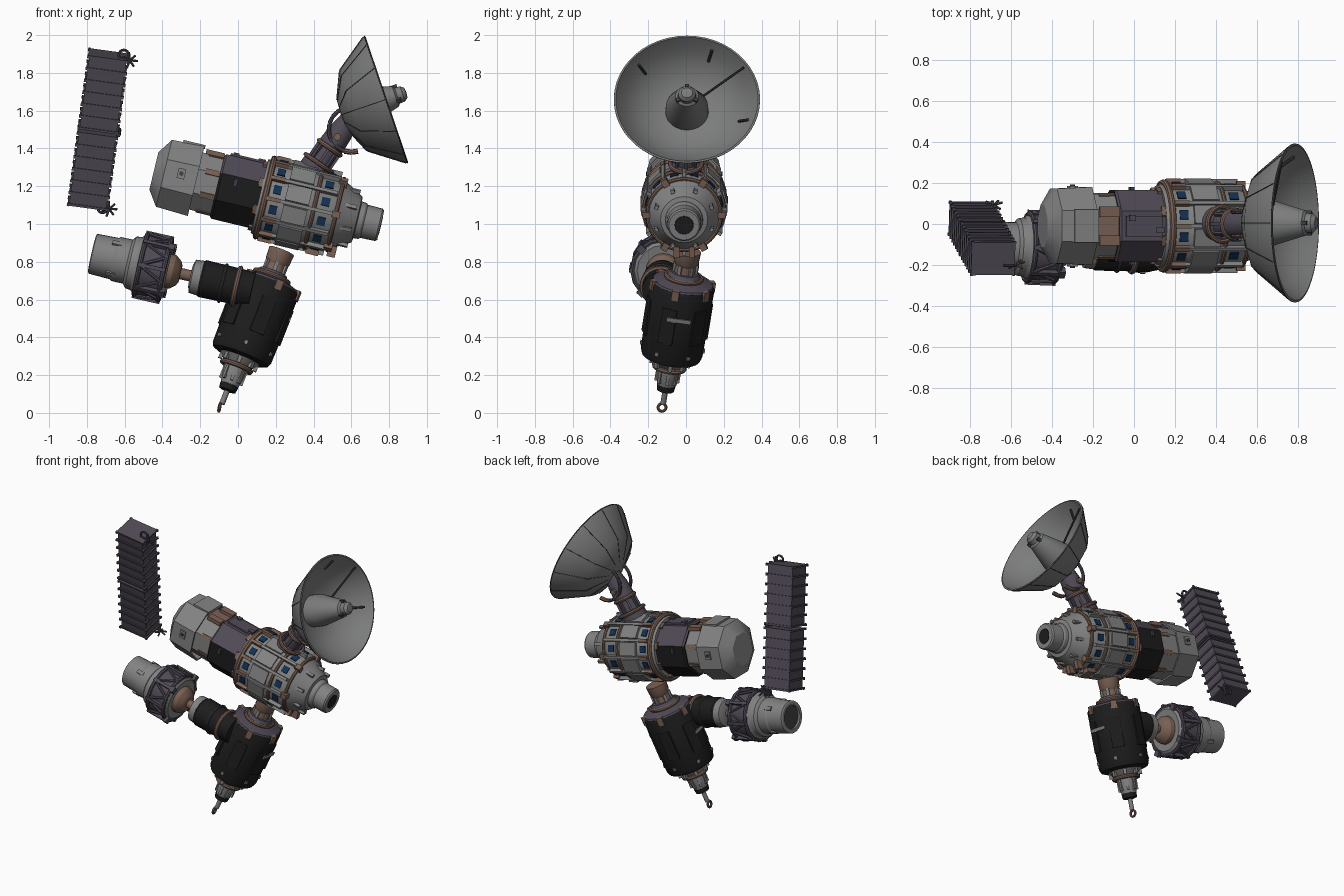
import bpy, bmesh, math
from mathutils import Matrix, Vector

if "Cube" in bpy.data.objects:
    bpy.data.objects.remove(bpy.data.objects["Cube"])

def material(name, c):
    m = bpy.data.materials.new(name)
    m.diffuse_color = (*c, 1)
    m.use_nodes = True
    m.node_tree.nodes["Principled BSDF"].inputs["Base Color"].default_value = m.diffuse_color
    return m

GREY = material("hull grey", (.22, .225, .22))
DISH = material("dish grey", (.2, .202, .202))
PURPLE = material("dull purple", (.08, .068, .092))
TAN = material("copper tan", (.19, .115, .085))
BLACK = material("black blanket", (.012, .012, .012))
BLUE = material("window blue", (.007, .03, .085))
DARK = material("dark metal", (.05, .05, .052))

def frame(o, z, x):
    """Local frame: z along the part axis, x towards the given direction."""
    z = Vector(z).normalized()
    y = z.cross(Vector(x)).normalized()
    x = y.cross(z)
    return Matrix.Translation(o) @ Matrix((x, y, z)).transposed().to_4x4()

def emit(name, bm, mats, F=None, rule=None, smooth=True):
    bmesh.ops.remove_doubles(bm, verts=bm.verts, dist=1e-5)
    bmesh.ops.recalc_face_normals(bm, faces=bm.faces)
    for f in bm.faces:
        f.smooth = smooth
        if rule:
            f.material_index = rule(f)
    for e in bm.edges:
        if len(e.link_faces) == 2 and e.calc_face_angle(0) > .55:
            e.smooth = False
    if F:
        bm.transform(F)
    me = bpy.data.meshes.new(name)
    bm.to_mesh(me)
    bm.free()
    for m in (mats if isinstance(mats, list) else [mats]):
        me.materials.append(m)
    ob = bpy.data.objects.new(name, me)
    bpy.context.collection.objects.link(ob)
    return ob

def lathe(name, F, prof, mat, n=32, phase=0, closed=False, rule=None):
    """Spin (axial, radius) points round the frame's z axis."""
    bm = bmesh.new()
    loops = [[bm.verts.new((r * math.cos(2 * math.pi * i / n + phase), r * math.sin(2 * math.pi * i / n + phase), s))
              for i in range(n)] for s, r in prof]
    pairs = list(zip(loops, loops[1:])) + ([(loops[-1], loops[0])] if closed else [])
    for a, b in pairs:
        for i in range(n):
            bm.faces.new((a[i], a[(i + 1) % n], b[(i + 1) % n], b[i]))
    if not closed:
        for lp, (s, r) in ((loops[0], prof[0]), (loops[-1], prof[-1])):
            if r > 0:
                bm.faces.new(lp)
    return emit(name, bm, mat, F, rule)

def ring(name, F, s, R, w, mat, n=32, h=None):
    h = h or w
    prof = [(s + h * math.cos(k * math.pi / 4), R + w * math.sin(k * math.pi / 4)) for k in range(8)]
    return lathe(name, F, prof, mat, n, closed=True)

def boxes(name, F, items, mat):
    bm = bmesh.new()
    for c, size in items:
        bmesh.ops.create_cube(bm, size=1, matrix=Matrix.Translation(c) @ Matrix.Diagonal((*size, 1)))
    return emit(name, bm, mat, F, smooth=False)

def radial(name, F, n, s, r, size, mat, phase=0):
    """n boxes round the axis; size is (radial, tangential, axial)."""
    bm = bmesh.new()
    for i in range(n):
        M = Matrix.Rotation(phase + 2 * math.pi * i / n, 4, 'Z') @ Matrix.Translation((r, 0, s))
        bmesh.ops.create_cube(bm, size=1, matrix=M @ Matrix.Diagonal((*size, 1)))
    return emit(name, bm, mat, F, smooth=False)

def rods(name, F, pairs, r, mat, n=8):
    bm = bmesh.new()
    for a, b in pairs:
        a, b = Vector(a), Vector(b)
        d = b - a
        M = Matrix.Translation((a + b) / 2) @ d.to_track_quat('Z', 'Y').to_matrix().to_4x4()
        bmesh.ops.create_cone(bm, cap_ends=True, segments=n, radius1=r, radius2=r, depth=d.length, matrix=M)
    return emit(name, bm, mat, F)

def polar(r, a, s):
    return (r * math.cos(a), r * math.sin(a), s)

TAU = 2 * math.pi
E = math.pi / 8

# main hull: local z runs to the nose, local x points up
H = frame((.143, -.01, 1.14), (.972, 0, -.233), (.233, 0, .972))
lathe("hull", H, [(-.03, .2), (.0, .21), (.1, .21), (.12, .219), (.24, .219), (.27, .205), (.36, .205),
                  (.39, .188), (.5, .125), (.505, .1), (.53, .098), (.54, .09), (.62, .088), (.63, .08),
                  (.63, .05), (.57, .048)], GREY, 24)
lathe("nose_hole", H, [(.6, .049), (.632, .049)], BLACK, 20)
ring("hull_rear_ring", H, 0, .212, .016, TAN)
ring("hull_mid_ring", H, .265, .211, .011, TAN)
ring("hull_front_ring", H, .385, .194, .011, TAN)
radial("hull_windows_rear", H, 12, .055, .206, (.018, .045, .042), BLUE, TAU / 24)
radial("hull_windows_front", H, 12, .318, .201, (.016, .045, .045), BLUE, TAU / 24)
radial("hull_panels", H, 12, .17, .217, (.02, .09, .13), GREY, TAU / 24)
radial("hull_ribs", H, 12, .19, .213, (.03, .018, .36), GREY)
radial("hull_rib_feet", H, 12, .05, .215, (.033, .022, .07), TAN)
radial("hull_clamps", H, 6, .385, .2, (.04, .035, .045), TAN, TAU / 12)
radial("cone_ribs", H, 8, .45, .158, (.018, .02, .07), GREY, E)
boxes("hull_keel_fittings", H, [((-.222, 0, .31), (.03, .1, .07)), ((-.195, .04, .41), (.06, .03, .045)),
                                ((-.195, -.04, .41), (.06, .03, .045))], TAN)

# blanketed middle section, purple on its upper facets
lathe("middle_section", H, [(-.26, .18), (-.25, .19), (-.02, .19)], [BLACK, PURPLE], 8, E,
      rule=lambda f: int(f.normal.x > .5))
boxes("middle_roof_panels", H, [((.177, 0, -.14), (.02, .1, .18)), ((.185, .02, -.06), (.02, .03, .04)),
                                ((.185, -.04, -.2), (.02, .03, .03))], PURPLE)
boxes("middle_side_handles", H, [((.04, y, -.17), (.04, .02, .02)) for y in (-.18, .18)], DARK)
radial("middle_straps", H, 8, -.025, .178, (.03, .05, .05), TAN, E)
lathe("neck_section", H, [(-.52, .166), (-.25, .17)], [GREY, TAN], 8, E, rule=lambda f: int(f.normal.x > .8))
boxes("neck_top_fittings", H, [((.165, y, -.31), (.025, .05, .1)) for y in (-.07, .07)], TAN)
radial("neck_seams", H, 8, -.3, .163, (.012, .03, .08), TAN, E)

# rear faceted housing with a shallow open mouth and a hood
lathe("rear_housing", H, [(-.46, .185), (-.375, .195), (-.375, .206), (-.55, .197), (-.605, .11)], GREY, 8, E)
boxes("rear_hood", H, [((.186, 0, -.43), (.02, .16, .12))], GREY)
boxes("rear_hatches", H, [((0.02, y, -.46), (.055, .018, .04)) for y in (-.187, .187)], GREY)
rods("rear_latches", H, [((0.02, s * .18, -.46), (.02, s * .203, -.46)) for s in (-1, 1)], .012, DARK)

# dish on its angled neck
N = frame((.40, 0, 1.28), (.57, 0, .82), (0, 1, 0))
lathe("dish_neck", N, [(0, .085), (.05, .085), (.06, .062), (.15, .058), (.16, .07), (.25, .066), (.33, .05)], PURPLE, 16)
ring("dish_neck_base_ring", N, .05, .085, .012, TAN)
ring("dish_neck_ring", N, .15, .068, .013, TAN)
radial("dish_neck_ribs", N, 8, .1, .062, (.02, .015, .09), PURPLE)
arc = [math.radians(112 + 17.5 * k) for k in range(11)]
for y in (-.06, .06):
    pts = [(.60 + .12 * math.cos(a), y, 1.5 + .12 * math.sin(a)) for a in arc]
    rods("dish_yoke", None, list(zip(pts, pts[1:])), .011, PURPLE)
    rods("dish_yoke_foot", None, list(zip(pts[8:], pts[9:])), .014, TAN)
rods("dish_yoke_pin", N, [((-.08, 0, .22), (.08, 0, .22))], .02, TAN)
D = frame((.786, .005, 1.66), (.947, 0, .322), (-.322, 0, .947)) @ Matrix.Diagonal((.92, 1, 1, 1))
lathe("dish", D, [(-.255, 0), (-.25, .09), (-.185, .245), (-.01, .383), (0, .387), (.002, .377), (-.08, .325),
                  (-.155, .24), (-.195, .13), (-.2, 0)], DISH, 48)
ring("dish_rim", D, -.003, .384, .0035, DARK, 48)
lathe("dish_feed", D, [(-.2, .115), (-.12, .112), (.05, .062), (.06, .048), (.09, .046), (.108, .03), (.112, 0)], DISH, 24)
rods("dish_back_seams", D, [p for a in [TAU * i / 12 for i in range(12)] for p in
     ((polar(.09, a, -.25), polar(.245, a, -.186)), (polar(.245, a, -.186), polar(.383, a, -.011)))], .0028, DARK, 6)
rods("dish_feed_rod", D, [(polar(.1, -.99, -.1), polar(.36, -.99, -.01))], .007, DARK)
rods("dish_studs", D, [(polar(.29, a, -.105), polar(.34, a, -.04)) for a in (-.4, .85, -1.9)], .008, DARK)
radial("dish_feed_knobs", D, 3, .06, .055, (.02, .02, .03), DARK)

# ribbed radiator stack floating at the rear
R = frame((-.74, -.07, 1.5), (.132, -.24, .96), (.99, 0, -.13))
boxes("radiator_core", R, [((0, 0, z), (.198, .15, .395)) for z in (-.21, .21)], PURPLE)
fins = [g + k * .0655 for g in (-.407, .014) for k in range(7)]
boxes("radiator_fins", R, [((0, 0, z), (.214, .165, .012)) for z in fins], PURPLE)
boxes("radiator_corner_knobs", R, [((x, y, z), (.013, .013, .016)) for z in fins for x in (-.104, .104)
                                   for y in (-.08, .08)], PURPLE)
rods("radiator_hinge", R, [((.04, 0, -.02), (.04, 0, .02)), ((-.04, 0, -.02), (-.04, 0, .02)),
                           ((.11, -.06, 0), (.11, .06, 0))], .012, DARK)
for z, y in ((.43, -.03), (-.435, .06)):
    ring("radiator_hook", frame(R @ Vector((.08, y, z)), (0, 1, 0), (1, 0, 0)), 0, .026, .007, PURPLE, 16)
    c = Vector((.115, y, z * .94 if z > 0 else z))
    rods("radiator_spikes", R, [(c, c + .042 * Vector((math.cos(a), .3 * (-1) ** i, math.sin(a))))
                                for i, a in enumerate(TAU * k / 7 for k in range(7))], .006, PURPLE, 6)

# lower module: local z runs up from the tip to the hull
L = frame((-.1, -.127, .01), (.36, .15, .92), (0, -1, 0))
ring("tip_ring", frame((-.098, -.127, .029), (1, .1, -.2), (0, 0, 1)), 0, .021, .008, TAN, 16)
rods("tip_rod", L, [((0, 0, .04), (0, 0, .13))], .015, DISH, 12)
lathe("tip_collar", L, [(.115, .03), (.12, .046), (.15, .05), (.155, .04)], BLACK, 16)
lathe("tip_cylinder", L, [(.15, .048), (.2, .06), (.25, .062), (.27, .08), (.32, .125)], GREY, 16)
radial("tip_ribs", L, 8, .205, .057, (.018, .016, .07), GREY)
ring("tip_cone_ring", L, .255, .08, .013, TAN)
radial("tip_cone_ribs", L, 8, .29, .098, (.02, .02, .05), GREY)
lathe("black_tank", L, [(.305, .13), (.315, .156), (.34, .165), (.72, .172), (.735, .165)], BLACK, 24)
radial("tank_pads", L, 6, .54, .165, (.014, .08, .2), BLACK, .2)
boxes("tank_light_strips", L, [((0, .172, .585), (.13, .009, .022)), ((.02, -.172, .55), (.1, .009, .02))], GREY)
radial("tank_knobs", L, 6, .37, .163, (.02, .02, .02), GREY)
lathe("tank_cap", L, [(.725, .168), (.745, .16), (.765, .1), (.8, .075)], PURPLE, 24)
radial("tank_cap_brackets", L, 6, .72, .163, (.03, .04, .055), TAN, .3)
ring("tank_cap_ring", L, .772, .095, .012, TAN)
lathe("hull_connector", L, [(.77, .06), (.84, .055), (.86, .066), (.92, .07)], TAN, 16)
radial("connector_ribs", L, 6, .81, .057, (.02, .02, .08), GREY)

# side branch: local z runs outwards to the rear, along the hull direction
S = frame((-.47, -.115, .775), (-.97, .04, .22), (0, 0, 1))
lathe("branch_black_stub", S, [(-.56, .095), (-.29, .1), (-.275, .09)], BLACK, 20)
ring("branch_stub_band", S, -.4, .1, .008, DARK)
lathe("branch_stub_cap", S, [(-.29, .085), (-.28, .094), (-.235, .09), (-.225, .06)], GREY, 20)
ring("branch_root_ring", S, -.475, .098, .014, TAN)
rods("branch_rod", S, [((0, 0, -.26), (0, 0, -.1))], .03, TAN, 16)
lathe("branch_collar", S, [(-.17, .045), (-.16, .065), (-.13, .09), (-.09, .095)], TAN, 20)
lathe("branch_drum", S, [(-.1, .09), (-.105, .14), (-.09, .162), (.05, .162), (.075, .14)], [PURPLE, GREY], 16,
      rule=lambda f: int(abs(f.normal.z) > .6))
for s in (-.085, .045):
    ring("drum_edge_ring", S, s, .165, .013, PURPLE, 16)
rods("drum_struts", S, [(polar(.17, TAU * i / 16, -.085 if i % 2 else .045),
                         polar(.17, TAU * (i + 1) / 16, .045 if i % 2 else -.085)) for i in range(16)], .009, PURPLE, 6)
radial("drum_blocks", S, 8, -.02, .17, (.025, .02, .15), PURPLE)
radial("drum_feet", S, 4, -.1, .165, (.04, .04, .03), PURPLE, TAU / 8)
lathe("branch_flange", S, [(.06, .145), (.1, .14), (.115, .12)], GREY, 24)
lathe("branch_can", S, [(.1, .12), (.18, .119), (.19, .112), (.305, .108), (.31, .1), (.31, .08), (.27, .078)], GREY, 28)
lathe("branch_can_hollow", S, [(.26, .079), (.295, .079)], DARK, 24)
radial("branch_can_tabs", S, 4, .19, .114, (.016, .025, .05), GREY, TAU / 8)
